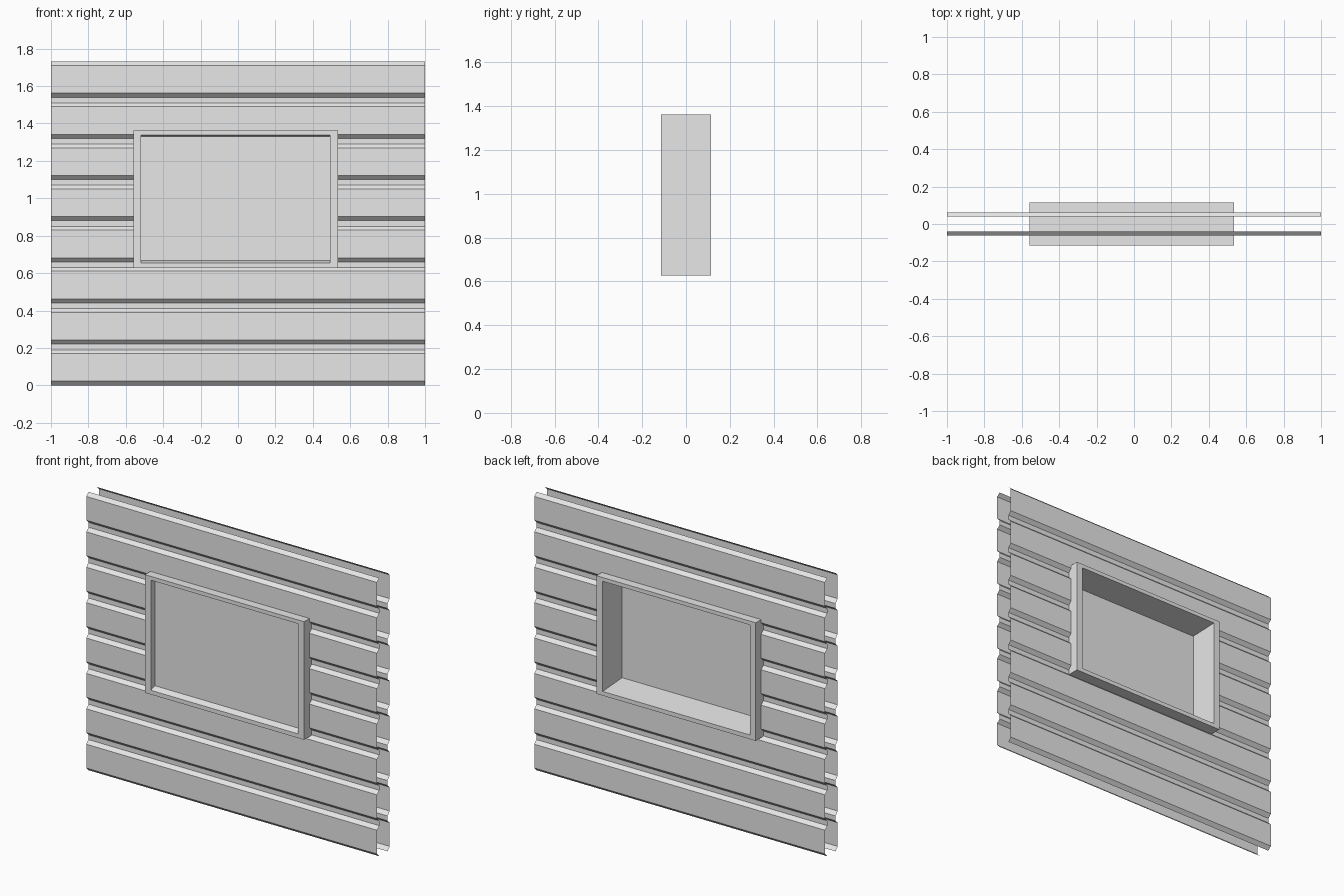
import bpy, bmesh

# Remove only the default cube
cube = bpy.data.objects.get("Cube")
if cube:
    bpy.data.objects.remove(cube, do_unlink=True)

grey = bpy.data.materials.new("light grey")
grey.use_nodes = True
grey.diffuse_color = (0.8, 0.8, 0.8, 1)
grey.node_tree.nodes["Principled BSDF"].inputs["Base Color"].default_value = (0.8, 0.8, 0.8, 1)

# Window outline: left, right, bottom, top
FRAME = (-0.56, 0.535, 0.628, 1.362)


def finish(bm, name):
    mesh = bpy.data.meshes.new(name)
    bm.to_mesh(mesh)
    bm.free()
    mesh.materials.append(grey)
    obj = bpy.data.objects.new(name, mesh)
    bpy.context.collection.objects.link(obj)
    return obj


def rect_loop(bm, y, x0, x1, z0, z1):
    return [bm.verts.new((x, y, z)) for x, z in ((x0, z0), (x1, z0), (x1, z1), (x0, z1))]


def siding(name, side):
    """Open corrugated sheet with a hole behind the window frame."""
    inner, outer, pitch = 0.04, 0.062, 0.22
    profile = []
    for i in range(8):
        for y, dz in ((inner, 0), (outer, 0.022), (outer, 0.17), (inner, 0.19)):
            profile.append((side * y, i * pitch + dz))
    bm = bmesh.new()
    rows = [[bm.verts.new((x, y, z)) for x in (-1, 1)] for y, z in profile]
    for a, b in zip(rows, rows[1:]):
        quad = [a[0], a[1], b[1], b[0]]
        bm.faces.new(quad if side < 0 else quad[::-1])
    # Cut along the window edges, then drop the faces inside
    x0, x1, z0, z1 = FRAME[0] + 0.02, FRAME[1] - 0.02, FRAME[2] + 0.01, FRAME[3] - 0.01
    for co, no in (((x0, 0, 0), (1, 0, 0)), ((x1, 0, 0), (1, 0, 0)),
                   ((0, 0, z0), (0, 0, 1)), ((0, 0, z1), (0, 0, 1))):
        bmesh.ops.bisect_plane(bm, geom=bm.verts[:] + bm.edges[:] + bm.faces[:],
                               plane_co=co, plane_no=no)
    hole = []
    for f in bm.faces:
        c = f.calc_center_median()
        if x0 < c.x < x1 and z0 < c.z < z1:
            hole.append(f)
    bmesh.ops.delete(bm, geom=hole, context='FACES')
    return finish(bm, name)


siding("front_siding", -1)
siding("back_siding", 1)

# Window frame: closed ring swept through rectangular loops
DEPTH, PANE_Y = 0.115, -0.075
opening = (-0.519, 0.492, 0.654, 1.338)
glass = (-0.519, 0.492, 0.667, 1.331)
bm = bmesh.new()
loops = [rect_loop(bm, y, *r) for y, r in (
    (-DEPTH, FRAME), (DEPTH, FRAME), (DEPTH, opening), (PANE_Y, glass), (-DEPTH, opening))]
for a, b in zip(loops, loops[1:] + loops[:1]):
    for i in range(4):
        j = (i + 1) % 4
        bm.faces.new((a[i], a[j], b[j], b[i]))
bmesh.ops.recalc_face_normals(bm, faces=bm.faces[:])
finish(bm, "window_frame")

# Window pane
bm = bmesh.new()
bm.faces.new(rect_loop(bm, PANE_Y, *glass))
finish(bm, "window_pane")
